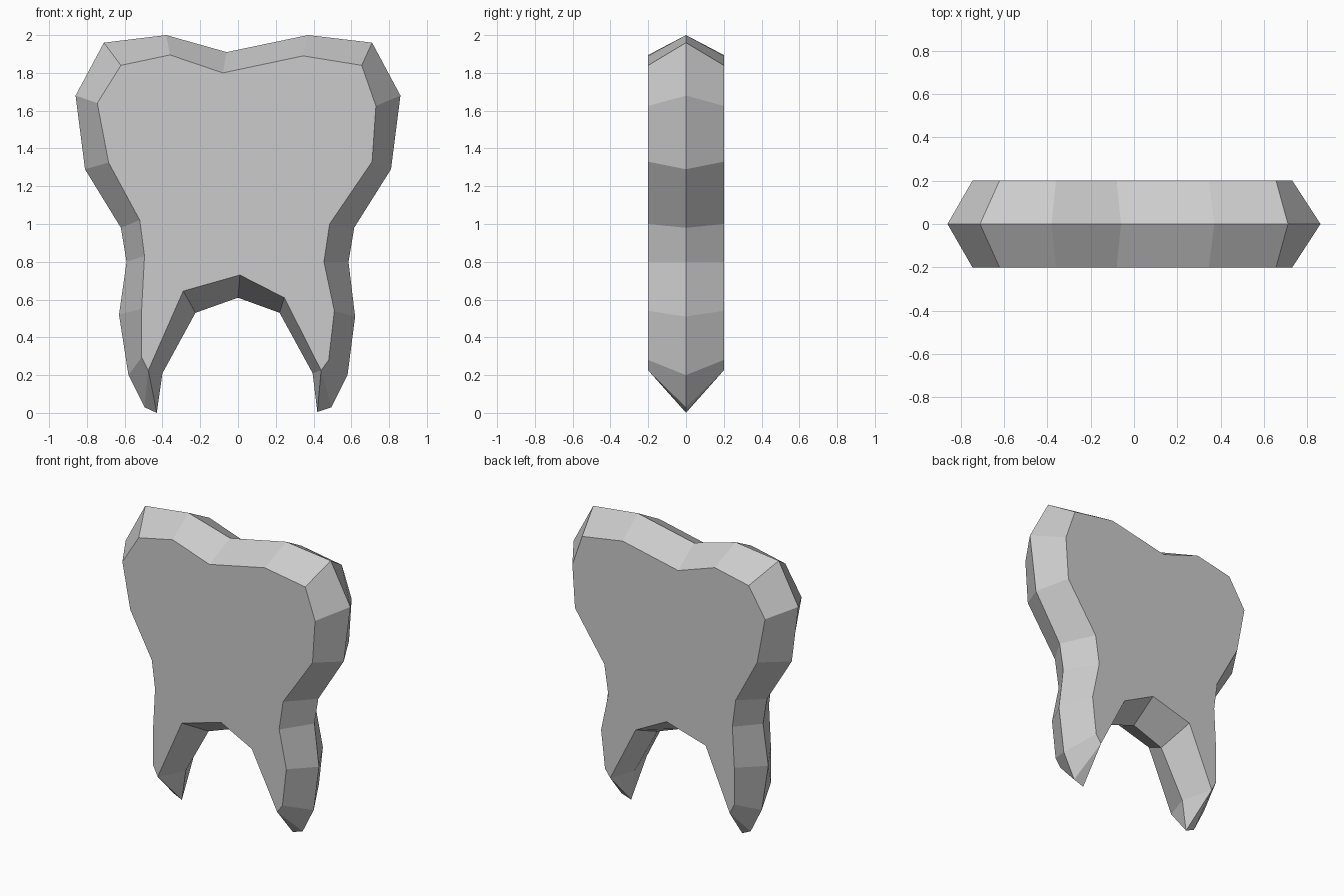
import bpy, bmesh

HALF = 0.2  # half thickness

# outline at the middle plane (x, z), clockwise from the upper left corner
RIM = [(-.71, 1.96), (-.38, 2.0), (-.06, 1.91), (.37, 2.0), (.71, 1.96),
       (.86, 1.68), (.81, 1.29), (.615, .98), (.585, .80), (.62, .51), (.58, .20),
       (.495, .03), (.42, .005), (.395, .21),
       (.22, .53), (0, .61), (-.225, .53),
       (-.40, .21), (-.43, 0), (-.495, .03),
       (-.58, .20), (-.63, .52), (-.59, .80), (-.62, .98), (-.81, 1.29), (-.86, 1.68)]

# smaller outline of the flat front and back
FLAT = [(-.62, 1.84), (-.36, 1.895), (-.08, 1.80), (.345, 1.89), (.655, 1.84),
        (.73, 1.625), (.71, 1.33), (.485, 1.0), (.455, .80), (.51, .54), (.48, .28),
        (.44, .225),
        (.245, .61), (.01, .73), (-.29, .645),
        (-.475, .225),
        (-.51, .295), (-.51, .55), (-.495, .83), (-.52, 1.02), (-.685, 1.325), (-.745, 1.64)]

# each root tip of the flat outline fans out to three rim points
LINK = list(range(11)) + [11] * 3 + [12, 13, 14] + [15] * 3 + list(range(16, 22))

bm = bmesh.new()
rim = [bm.verts.new((x, 0, z)) for x, z in RIM]
for y in (-HALF, HALF):
    flat = [bm.verts.new((x, y, z)) for x, z in FLAT]
    bm.faces.new(flat)
    # bevelled band between flat side and rim
    for i in range(len(rim)):
        j = (i + 1) % len(rim)
        a, b = flat[LINK[i]], flat[LINK[j]]
        bm.faces.new((a, rim[i], rim[j]) if a is b else (a, rim[i], rim[j], b))
bmesh.ops.recalc_face_normals(bm, faces=bm.faces[:])

mesh = bpy.data.meshes.new("tooth")
bm.to_mesh(mesh)
bm.free()
bpy.context.collection.objects.link(bpy.data.objects.new("tooth", mesh))
